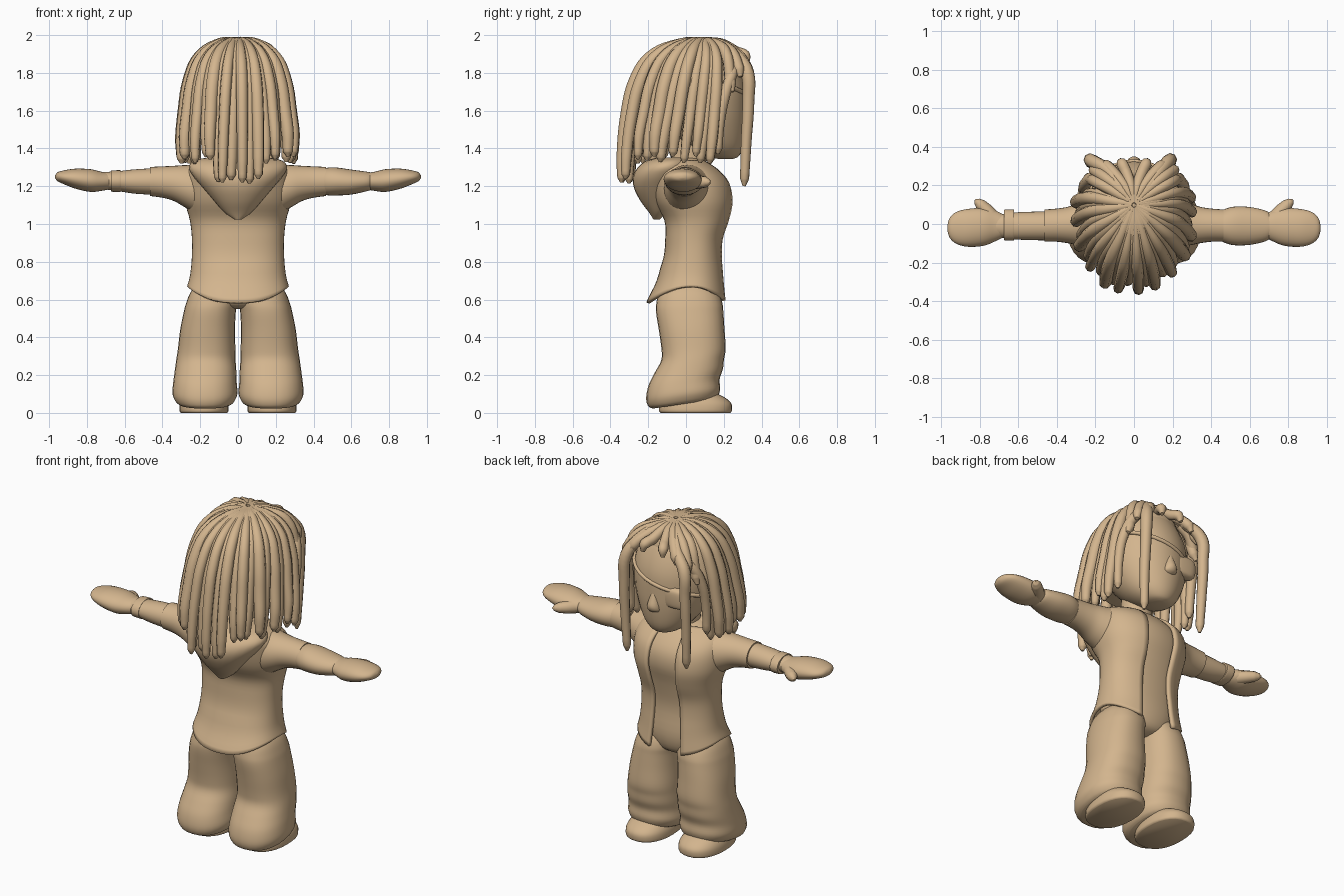
import bpy, bmesh, math, random
from mathutils import Vector

random.seed(4)
TAN = bpy.data.materials.new("tan clay")
TAN.diffuse_color = (0.65, 0.46, 0.27, 1)


def finish(ob, angle=45):
    ob.data.materials.append(TAN)
    bpy.ops.object.select_all(action='DESELECT')
    ob.select_set(True)
    bpy.context.view_layer.objects.active = ob
    if ob.type == 'CURVE':
        bpy.ops.object.convert(target='MESH')
    bpy.ops.object.shade_smooth_by_angle(angle=math.radians(angle))
    return ob


def spline(rows, steps=4):
    """Catmull-Rom interpolation of equal-length tuples."""
    out = []
    for i in range(len(rows) - 1):
        a, b, c, d = (rows[max(0, min(len(rows) - 1, k))] for k in (i - 1, i, i + 1, i + 2))
        for s in range(steps):
            t = s / steps
            out.append([q + 0.5 * t * (r - p + t * (2 * p - 5 * q + 4 * r - w + t * (3 * (q - r) + w - p)))
                        for p, q, r, w in zip(a, b, c, d)])
    return out + [list(rows[-1])]


def sup(v, p):
    return math.copysign(abs(v) ** (2 / p), v)


def mesh_object(name, bm):
    me = bpy.data.meshes.new(name)
    bm.to_mesh(me)
    bm.free()
    ob = bpy.data.objects.new(name, me)
    bpy.context.collection.objects.link(ob)
    return ob


def loft(name, rings, axis='z', side=1, p=2.0, tilt=None, n=28):
    """Closed body through rings (t, centre u, centre v, radius u, radius v)."""
    bm = bmesh.new()
    loops = []
    for t, cu, cv, ru, rv in spline(rings):
        loop = []
        for k in range(n):
            a = 2 * math.pi * k / n
            u = cu + max(ru, .003) * sup(math.cos(a), p)
            v = cv + max(rv, .003) * sup(math.sin(a), p)
            co = (u, v, t) if axis == 'z' else (t, u, v)
            z = co[2] + (tilt(co[1], t) if tilt else 0)
            loop.append(bm.verts.new((side * co[0], co[1], z)))
        loops.append(loop)
    for lo, hi in zip(loops, loops[1:]):
        for k in range(n):
            bm.faces.new((lo[k], lo[(k + 1) % n], hi[(k + 1) % n], hi[k]))
    bm.faces.new(loops[0])
    bm.faces.new(loops[-1])
    bmesh.ops.recalc_face_normals(bm, faces=bm.faces)
    return finish(mesh_object(name, bm))


def tubes(name, paths, bevel=2):
    """Several rounded strands, each a list of (point, radius)."""
    cu = bpy.data.curves.new(name, 'CURVE')
    cu.dimensions = '3D'
    cu.bevel_depth = 1
    cu.bevel_resolution = bevel
    cu.use_fill_caps = True
    cu.resolution_u = 5
    for path in paths:
        sp = cu.splines.new('BEZIER')
        sp.bezier_points.add(len(path) - 1)
        for bp, (co, r) in zip(sp.bezier_points, path):
            bp.co, bp.radius = co, r
            bp.handle_left_type = bp.handle_right_type = 'AUTO'
    ob = bpy.data.objects.new(name, cu)
    bpy.context.collection.objects.link(ob)
    return finish(ob, 60)


# Shirt and hips
loft("shirt", [(.55, 0, .02, .05, .08), (.58, 0, .02, .16, .14), (.68, 0, .03, .225, .155),
               (.85, 0, .04, .225, .135), (1.0, 0, .05, .23, .15), (1.12, 0, .035, .25, .195),
               (1.22, 0, .02, .24, .195), (1.31, 0, -.01, .18, .15), (1.35, 0, -.02, .1, .09)], p=2.3)

# Open jacket with dipped, flared hem
jacket_rows = spline([(.67, .03, .27, .24, .19), (.73, .03, .254, .185, .178), (.82, .035, .245, .155, .163),
                      (.92, .042, .244, .152, .16), (1.02, .05, .255, .165, .185),
                      (1.12, .035, .282, .205, .22), (1.22, .02, .285, .22, .215),
                      (1.29, -.01, .265, .195, .185), (1.34, -.025, .19, .14, .12)])
bm = bmesh.new()
grid, COLS = [], 48
for i, (z, cy, rx, rb, rf) in enumerate(jacket_rows):
    gap = .36 - .14 * (z - .66)
    flare = max(0, 1 - i / 6)
    row = []
    for j in range(COLS + 1):
        a = math.pi / 2 + gap + (2 * math.pi - 2 * gap) * j / COLS
        c, s = sup(math.cos(a), 2.3), sup(math.sin(a), 2.3)
        dip = flare * s * s
        row.append(bm.verts.new((rx * c, cy + (rf if s > 0 else rb) * s, z - .085 * dip)))
    grid.append(row)
for lo, hi in zip(grid, grid[1:]):
    for j in range(COLS):
        bm.faces.new((lo[j], lo[j + 1], hi[j + 1], hi[j]))
jacket = mesh_object("jacket", bm)
shell = jacket.modifiers.new("thickness", 'SOLIDIFY')
shell.thickness, shell.offset = .018, -1
finish(jacket)

# Hood hanging on the back, and neck
loft("hood", [(1.025, 0, -.155, .02, .018), (1.06, 0, -.15, .07, .045), (1.12, 0, -.15, .125, .09),
              (1.19, 0, -.145, .185, .13), (1.25, 0, -.13, .235, .15), (1.3, 0, -.11, .26, .145),
              (1.335, 0, -.09, .235, .12), (1.352, 0, -.07, .16, .08)])
loft("neck", [(1.28, 0, .0, .1, .1), (1.38, 0, .02, .09, .09), (1.5, 0, .05, .1, .1)])

# Arms, hands and legs
for s, label in ((1, "right"), (-1, "left")):
    loft(label + "_sleeve", [(.14, .01, 1.18, .11, .12), (.22, .01, 1.185, .125, .128), (.28, .0, 1.2, .112, .112),
                             (.34, -.005, 1.215, .095, .093), (.4, -.006, 1.222, .086, .083),
                             (.465, -.008, 1.225, .083, .077)], 'x', s)
    if s > 0:
        # Wide gauntlet
        loft("gauntlet", [(.44, -.01, 1.225, .07, .06), (.467, -.01, 1.225, .086, .072),
                          (.52, -.01, 1.225, .1, .074), (.6, -.01, 1.222, .098, .066),
                          (.68, -.01, 1.225, .08, .052), (.71, -.01, 1.227, .06, .045)], 'x', s)
    else:
        loft("forearm", [(.45, -.01, 1.225, .075, .07), (.55, -.01, 1.225, .073, .064),
                         (.64, -.01, 1.227, .068, .052), (.72, -.01, 1.23, .055, .045)], 'x', s)
        loft("wristband", [(.622, -.005, 1.227, .076, .055), (.626, -.005, 1.227, .08, .058),
                           (.668, -.005, 1.227, .08, .056), (.672, -.005, 1.227, .076, .053)], 'x', s)
    loft(label + "_hand", [(.67, -.01, 1.228, .055, .042), (.72, -.01, 1.226, .08, .05),
                           (.78, -.015, 1.23, .098, .06), (.86, -.02, 1.24, .098, .053),
                           (.92, -.02, 1.247, .083, .037), (.955, -.02, 1.25, .052, .024),
                           (.968, -.02, 1.25, .01, .008)], 'x', s)
    tubes(label + "_thumb", [[((s * .73, .03, 1.222), .04), ((s * .765, .07, 1.222), .036),
                              ((s * .795, .1, 1.222), .03), ((s * .815, .118, 1.222), .018),
                              ((s * .824, .127, 1.222), .002)]], 3)
    # Baggy trouser leg, hem higher over the foot
    loft(label + "_trouser_leg",
         [(.045, .175, -.01, .135, .165), (.06, .175, -.015, .155, .185), (.10, .175, -.015, .172, .196),
          (.16, .175, -.01, .168, .188), (.22, .172, .015, .163, .18), (.28, .17, .035, .157, .166),
          (.34, .166, .04, .152, .17), (.44, .161, .03, .145, .174), (.53, .15, .02, .138, .178),
          (.58, .14, .018, .135, .175), (.64, .13, .015, .12, .155), (.7, .12, .015, .08, .1)], 'z', s, 2.3,
         lambda y, t: .18 * (y + .03) * max(0, 1 - t / .3))
    loft(label + "_shoe", [(0, .18, .05, .122, .185), (.012, .18, .05, .13, .193), (.05, .18, .05, .127, .19),
                           (.085, .18, .035, .112, .165), (.12, .18, .0, .09, .12)], 'z', s, 2.3)

# Head with jaw, nose and mouth
loft("head", [(1.345, 0, .21, .03, .04), (1.36, 0, .19, .085, .09), (1.41, 0, .155, .145, .15),
              (1.5, 0, .115, .2, .205), (1.6, 0, .09, .235, .235), (1.72, 0, .085, .24, .235),
              (1.83, 0, .08, .215, .205), (1.91, 0, .09, .15, .145), (1.96, 0, .1, .04, .04)])
loft("nose", [(1.49, 0, .3, .015, .015), (1.505, 0, .305, .04, .035), (1.535, 0, .31, .038, .04),
              (1.58, 0, .305, .026, .03), (1.63, 0, .3, .012, .016)])
loft("lips", [(1.425, 0, .275, .03, .01), (1.435, 0, .27, .065, .03), (1.447, 0, .272, .07, .026),
              (1.458, 0, .275, .068, .036), (1.475, 0, .275, .04, .03)])

# Eye patch with a diagonal strap rising to the other side
loft("eye_patch", [(1.535, -.12, .27, .05, .02), (1.55, -.12, .272, .078, .036), (1.6, -.12, .272, .088, .042),
                   (1.645, -.12, .272, .08, .038), (1.66, -.12, .27, .055, .02)], p=2.8)
strap = []
for k in range(15):
    a = math.radians(15 + 160 * k / 14)
    strap.append(((.238 * math.cos(a), .087 + .236 * math.sin(a), 1.75 - .17 * k / 14), .012))
tubes("patch_strap", [strap])

# Scalp covering the top and back beneath the locks
loft("scalp", [(1.5, 0, -.03, .18, .14), (1.57, 0, -.02, .235, .2), (1.68, 0, .01, .262, .24),
               (1.8, 0, .035, .25, .235), (1.89, 0, .06, .2, .2), (1.95, 0, .09, .12, .12),
               (1.98, 0, .1, .02, .02)])

# Thick locks radiating from the crown, sweeping backward, with uneven tips
locks = []
COUNT = 26
for k in range(COUNT):
    base = -200 + 220 * k / (COUNT - 1)
    drift = random.uniform(-3, 3)
    end = (1.215 if abs(base + 90) < 24 else 1.325) + random.uniform(-.01, .035)
    w = random.uniform(.98, 1.03) if k % 2 else random.uniform(.9, .95)
    fat = random.uniform(.88, 1.1)
    profile = ((.03, 1.972, .018), (.32, 1.957, .026), (.67, 1.885, .031), (.85, 1.76, .034),
               (.95, 1.58, .033), (1.0, end + .12, .03), (1.0, end + .025, .024), (1.0, end, .008))
    path = []
    for f, z, r in profile:
        low = max(0, (1.88 - z) / .55)
        a = math.radians(base + drift * low)
        c, s = math.cos(a), math.sin(a)
        ry = .425 if s < 0 else .25
        path.append(((.302 * f * w * c, .1 + ry * f * w * s - .06 * low * abs(c), z), r * fat))
    locks.append(path)
tubes("back_locks", locks)

# Short fringe swept to both sides of the forehead
fringe = []
for s in (1, -1):
    for a, drop, sweep in ((86, 1.85, .05), (73, 1.82, .08), (57, 1.78, .08), (40, 1.7, .05)):
        c, d = math.cos(math.radians(a)), math.sin(math.radians(a))
        prof = ((.03, 1.972, .018), (.4, 1.955, .027), (.75, 1.91, .03), (.95, drop + .04, .03), (1.0, drop, .012))
        fringe.append([((s * (.26 * f * c + sweep * f * f), .1 + .225 * f * d, z), r) for f, z, r in prof])
tubes("fringe", fringe)

# Two long front locks framing the face
front = []
for s, x in ((1, .18), (-1, .215)):
    front.append([((s * .02, .12, 1.972), .02), ((s * .08, .2, 1.945), .028), ((s * .14, .28, 1.88), .033),
                  ((s * x, .325, 1.8), .036), ((s * (x + .01), .33, 1.65), .032),
                  ((s * (x + .01), .318, 1.42), .028), ((s * (x + .005), .31, 1.24), .024),
                  ((s * (x + .005), .308, 1.2), .008)])
    # Looser lock curving beside the cheek
    front.append([((s * .12, .25, 1.88), .025), ((s * .2, .25, 1.82), .03), ((s * .25, .21, 1.7), .03),
                  ((s * .262, .18, 1.55), .028), ((s * .26, .17, 1.4), .024), ((s * .26, .17, 1.37), .008)])
tubes("front_locks", front)
